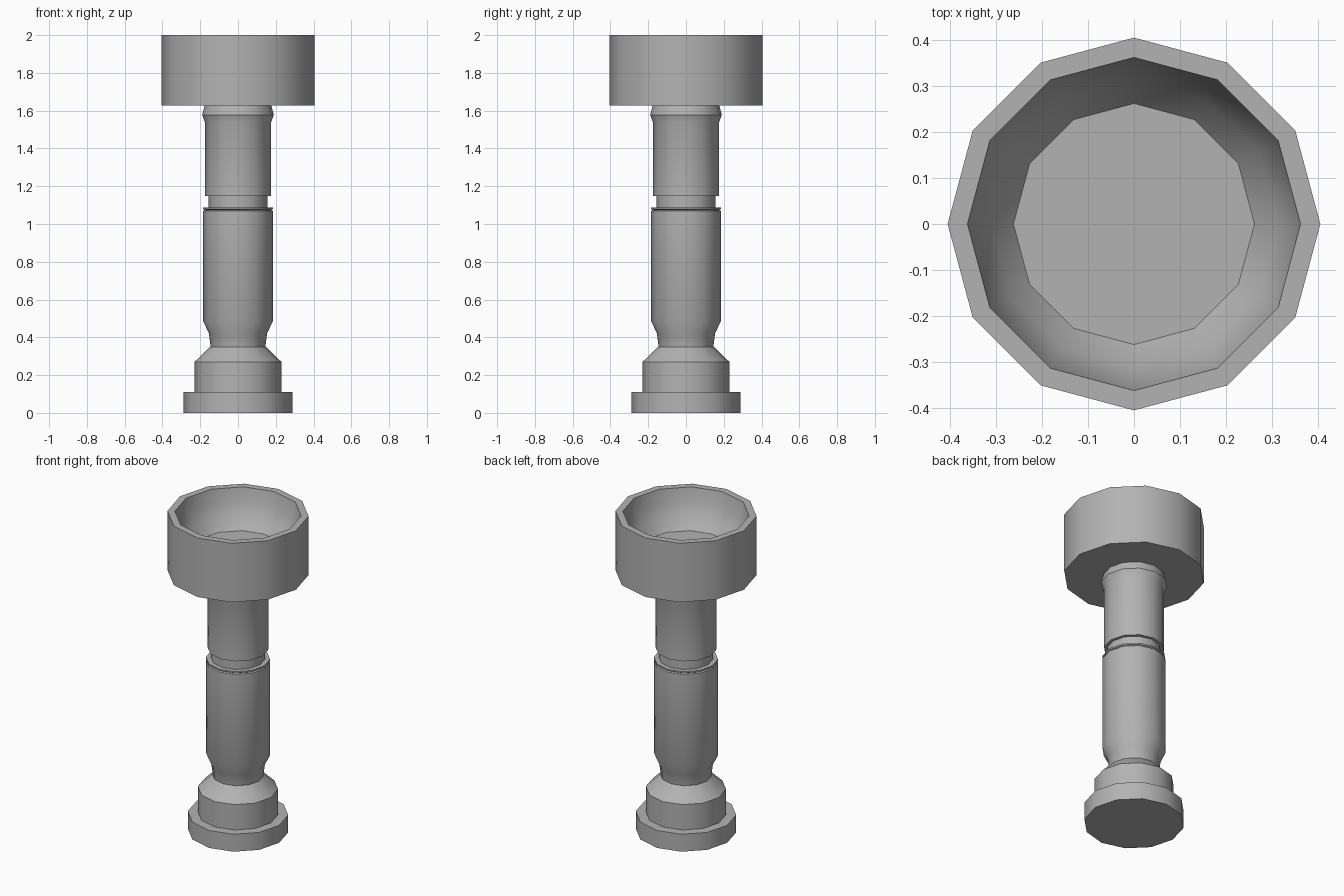
import bpy, bmesh, math

if "Cube" in bpy.data.objects:
    bpy.data.objects.remove(bpy.data.objects["Cube"])

SIDES = 12

# dark grey finish
grey = bpy.data.materials.new("dark_grey")
grey.diffuse_color = (0.45, 0.45, 0.45, 1)
grey.use_nodes = True
grey.node_tree.nodes["Principled BSDF"].inputs["Base Color"].default_value = grey.diffuse_color


def lathe(name, profile):
    """Revolve (radius, z) points into a capped 12-sided solid."""
    bm = bmesh.new()
    rings = []
    for r, z in profile:
        rings.append([bm.verts.new((r * math.cos(math.tau * i / SIDES),
                                    r * math.sin(math.tau * i / SIDES), z))
                      for i in range(SIDES)])
    for a, b in zip(rings, rings[1:]):
        for i in range(SIDES):
            j = (i + 1) % SIDES
            bm.faces.new((a[i], a[j], b[j], b[i]))
    bm.faces.new(rings[0][::-1])
    bm.faces.new(rings[-1])
    bmesh.ops.recalc_face_normals(bm, faces=bm.faces)
    mesh = bpy.data.meshes.new(name)
    bm.to_mesh(mesh)
    bm.free()
    mesh.materials.append(grey)
    ob = bpy.data.objects.new(name, mesh)
    bpy.context.collection.objects.link(ob)
    # smooth around the sides, sharp at steps
    bpy.ops.object.select_all(action='DESELECT')
    ob.select_set(True)
    bpy.context.view_layer.objects.active = ob
    bpy.ops.object.shade_smooth_by_angle(angle=math.radians(32))
    return ob


# stepped foot with sloped shoulder
lathe("base", [(0.288, 0), (0.288, 0.11), (0.23, 0.11), (0.23, 0.27), (0.147, 0.35)])

# lower shaft with flared bottom and a thin lip on top
lathe("lower_shaft", [(0.145, 0.35), (0.154, 0.42), (0.184, 0.485), (0.184, 1.07),
                      (0.176, 1.074), (0.184, 1.079), (0.184, 1.088)])

# narrow groove between the shafts
lathe("shaft_groove", [(0.155, 1.088), (0.155, 1.148)])

# upper shaft with collar under the bowl
lathe("upper_shaft", [(0.174, 1.148), (0.174, 1.535), (0.19, 1.578), (0.176, 1.628)])

# hollow bowl: outer wall, rim, curved inside and flat floor
lathe("bowl", [(0.405, 1.628), (0.405, 2.0), (0.362, 2.0), (0.345, 1.91),
               (0.312, 1.835), (0.262, 1.77)])
